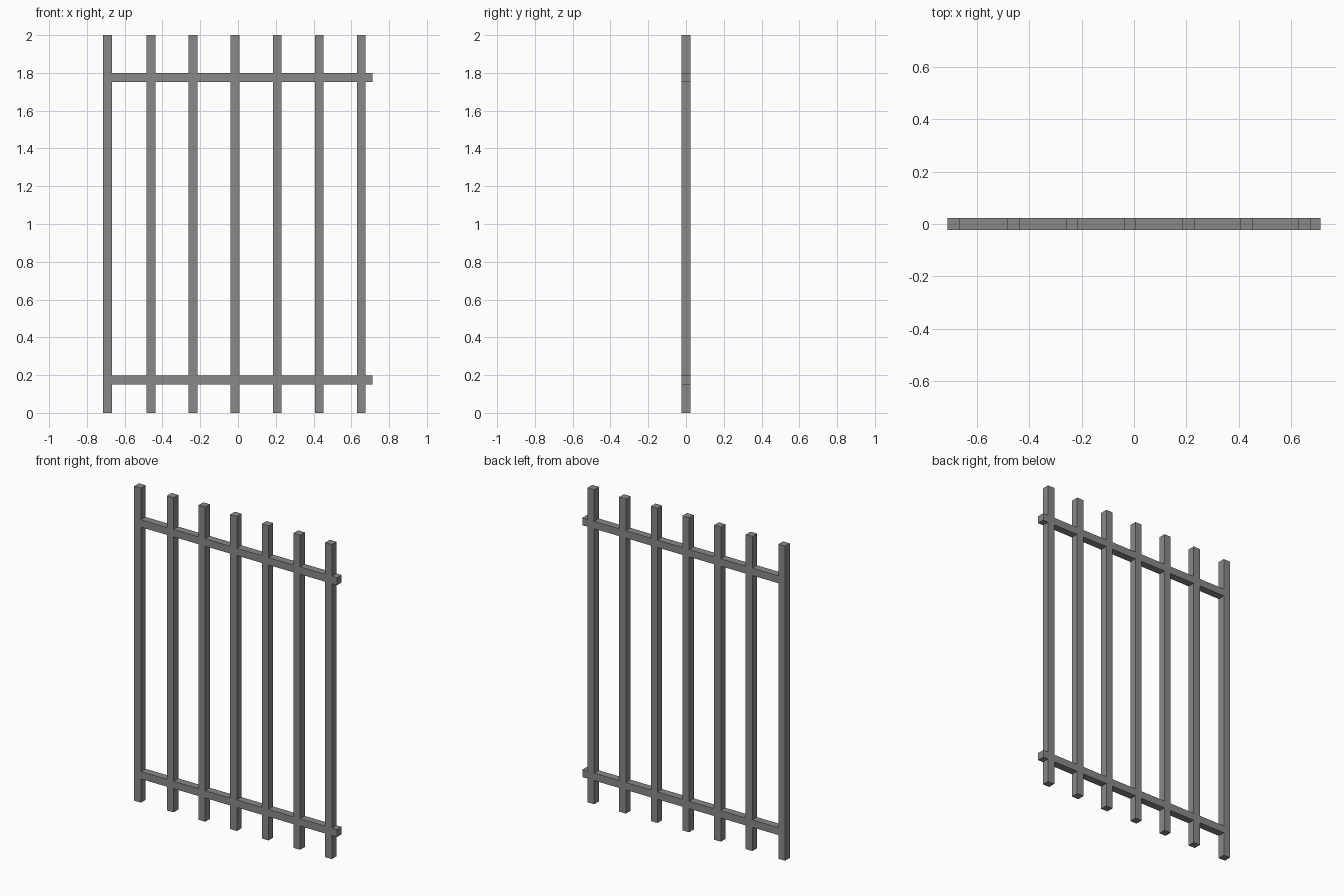
import bpy

default = bpy.data.objects.get("Cube")
if default:
    bpy.data.objects.remove(default, do_unlink=True)

THICK = 0.047      # square section of every bar
HEIGHT = 2.0

# Iron grey
iron = bpy.data.materials.new("iron_grey")
iron.use_nodes = True
colour = (0.25, 0.25, 0.245, 1)
iron.diffuse_color = colour
iron.node_tree.nodes["Principled BSDF"].inputs["Base Color"].default_value = colour


def bar(name, low, high):
    """Square bar spanning two opposite corners."""
    centre = [(a + b) / 2 for a, b in zip(low, high)]
    bpy.ops.mesh.primitive_cube_add(size=1, location=centre)
    obj = bpy.context.object
    obj.name = name
    obj.scale = [b - a for a, b in zip(low, high)]
    bpy.ops.object.transform_apply(location=False, rotation=False, scale=True)
    obj.data.materials.append(iron)


half = THICK / 2

# Upright bars: the end post, then six evenly spaced
centres = [-0.69] + [-0.46 + 0.2225 * i for i in range(6)]
for i, x in enumerate(centres):
    bar(f"upright_bar_{i + 1}", (x - half, -half, 0), (x + half, half, HEIGHT))

# Cross rails: butt against the end post and overhang the far side
for name, z in (("lower_rail", 0.174), ("upper_rail", 1.775)):
    bar(name, (centres[0] + half, -half, z - half), (0.713, half, z + half))
